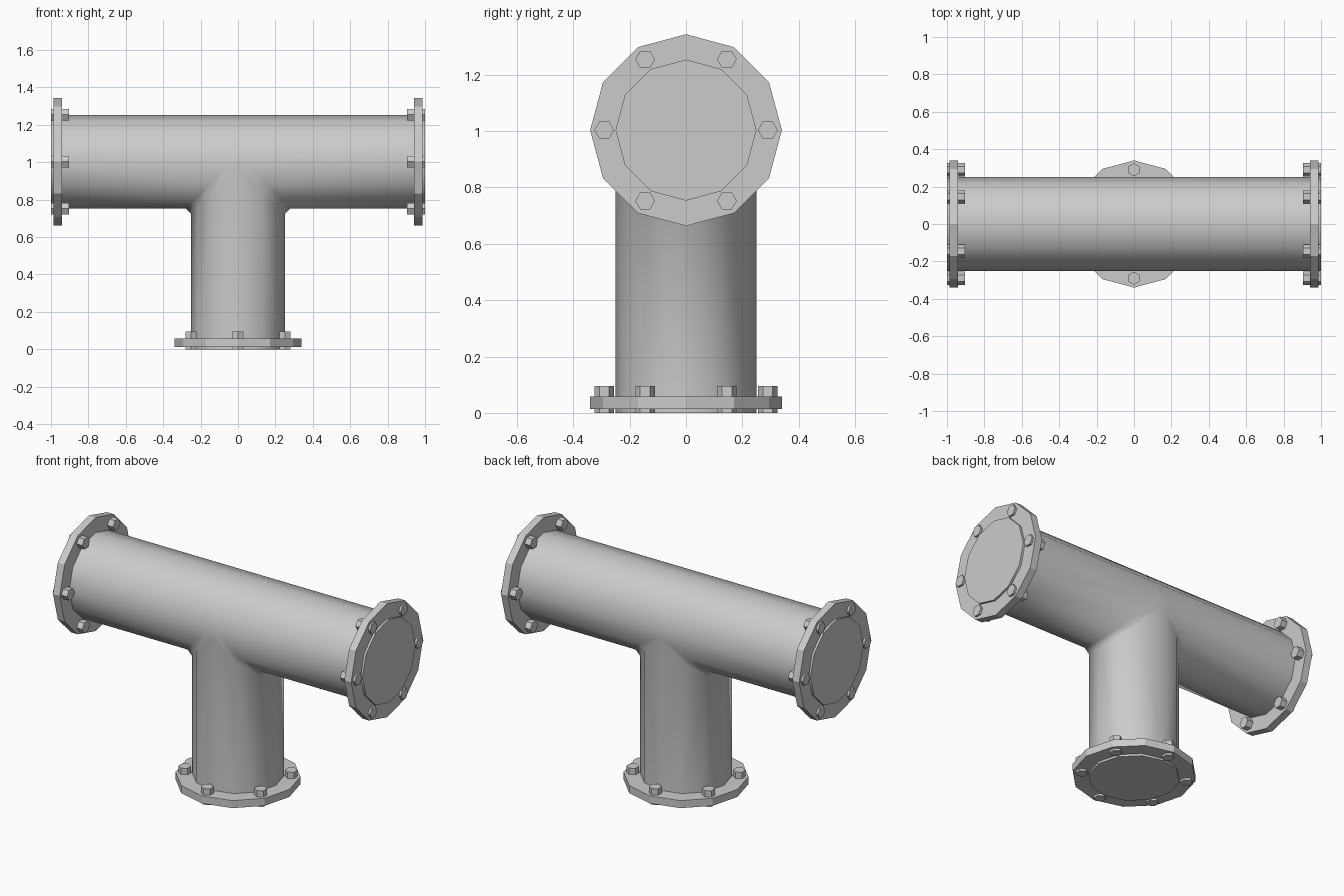
import bpy, bmesh
from math import sin, cos, pi, radians
from mathutils import Matrix

if "Cube" in bpy.data.objects:
    bpy.data.objects.remove(bpy.data.objects["Cube"])

R, Z, C, N = 0.25, 1.003, 0.03, 12   # pipe radius, axis height, seam bevel, sides


def finish(name, bm):
    bmesh.ops.recalc_face_normals(bm, faces=bm.faces)
    me = bpy.data.meshes.new(name)
    bm.to_mesh(me)
    bm.free()
    ob = bpy.data.objects.new(name, me)
    bpy.context.collection.objects.link(ob)
    return ob


# Tee pipe: two arms and a branch, joined along a bevelled mitre seam
bm = bmesh.new()
ring = [(R * cos(2 * pi * k / N), R * sin(2 * pi * k / N)) for k in range(N)]
for i in (0, N // 2):
    ring[i] = (ring[i][0], 0.0)
low = [k % N for k in range(N // 2, N + 1)]
inner, foot, seam = {}, {}, {}
centre = {k: bm.verts.new((0, ring[k][0], Z - C)) for k in (0, N // 2)}
centre_foot = {k: bm.verts.new((0, ring[k][0], 0)) for k in (0, N // 2)}
for s in (-1, 1):
    end = [bm.verts.new((s, y, Z + h)) for y, h in ring]
    inner[s] = [bm.verts.new((s * (max(0, -h) + C), y, Z + h)) for y, h in ring]
    bm.faces.new(end)
    for k in range(N):
        j = (k + 1) % N
        bm.faces.new((end[k], end[j], inner[s][j], inner[s][k]))
    seam[s] = [centre[k] if k in centre else
               bm.verts.new((-s * ring[k][1], ring[k][0], Z + ring[k][1] - C)) for k in low]
    foot[s] = [centre_foot[k] if k in centre else
               bm.verts.new((-s * ring[k][1], ring[k][0], 0)) for k in low]
    for i in range(len(low) - 1):
        a, b = low[i], low[i + 1]
        bm.faces.new((inner[s][a], inner[s][b], seam[s][i + 1], seam[s][i]))
        bm.faces.new((seam[s][i], seam[s][i + 1], foot[s][i + 1], foot[s][i]))
for k in range(N // 2):
    bm.faces.new((inner[-1][k], inner[-1][k + 1], inner[1][k + 1], inner[1][k]))
for k in centre:
    bm.faces.new((inner[-1][k], inner[1][k], centre[k]))
bm.faces.new(foot[1] + foot[-1][-2:0:-1])
tee = finish("tee_pipe", bm)
bpy.context.view_layer.objects.active = tee
tee.select_set(True)
bpy.ops.object.shade_smooth_by_angle(angle=radians(50))


def prism(bm, sides, radius, z0, z1, x=0, y=0):
    # turned so that one corner points along y
    m = Matrix.Translation((x, y, (z0 + z1) / 2)) @ Matrix.Rotation(pi / 2, 4, 'Z')
    if sides % 4 == 2:
        a = bmesh.ops.create_cone(bm, cap_ends=True, segments=sides, radius1=radius,
                                  radius2=radius, depth=z1 - z0)["verts"]
        top = max(v.co.y for v in a)
        if abs(top - radius) < 1e-4:
            m = Matrix.Translation((x, y, (z0 + z1) / 2))
        bmesh.ops.transform(bm, matrix=m, verts=a)
    else:
        bmesh.ops.create_cone(bm, cap_ends=True, segments=sides, radius1=radius,
                              radius2=radius, depth=z1 - z0, matrix=m)


# Flange and six bolts on each opening, local z pointing into the pipe
places = {
    "bottom": Matrix.Identity(4),
    "right": Matrix.Translation((1, 0, Z)) @ Matrix.Rotation(-pi / 2, 4, 'Y'),
    "left": Matrix.Translation((-1, 0, Z)) @ Matrix.Rotation(pi / 2, 4, 'Y'),
}
for side, mat in places.items():
    bm = bmesh.new()
    prism(bm, 12, 0.34, 0.013, 0.058)
    bm.transform(mat)
    finish(side + "_flange", bm)
    bm = bmesh.new()
    for i in range(6):
        t = pi / 2 + i * pi / 3
        prism(bm, 6, 0.035, 0.0, 0.096, 0.29 * cos(t), 0.29 * sin(t))
    bm.transform(mat)
    finish(side + "_bolts", bm)
